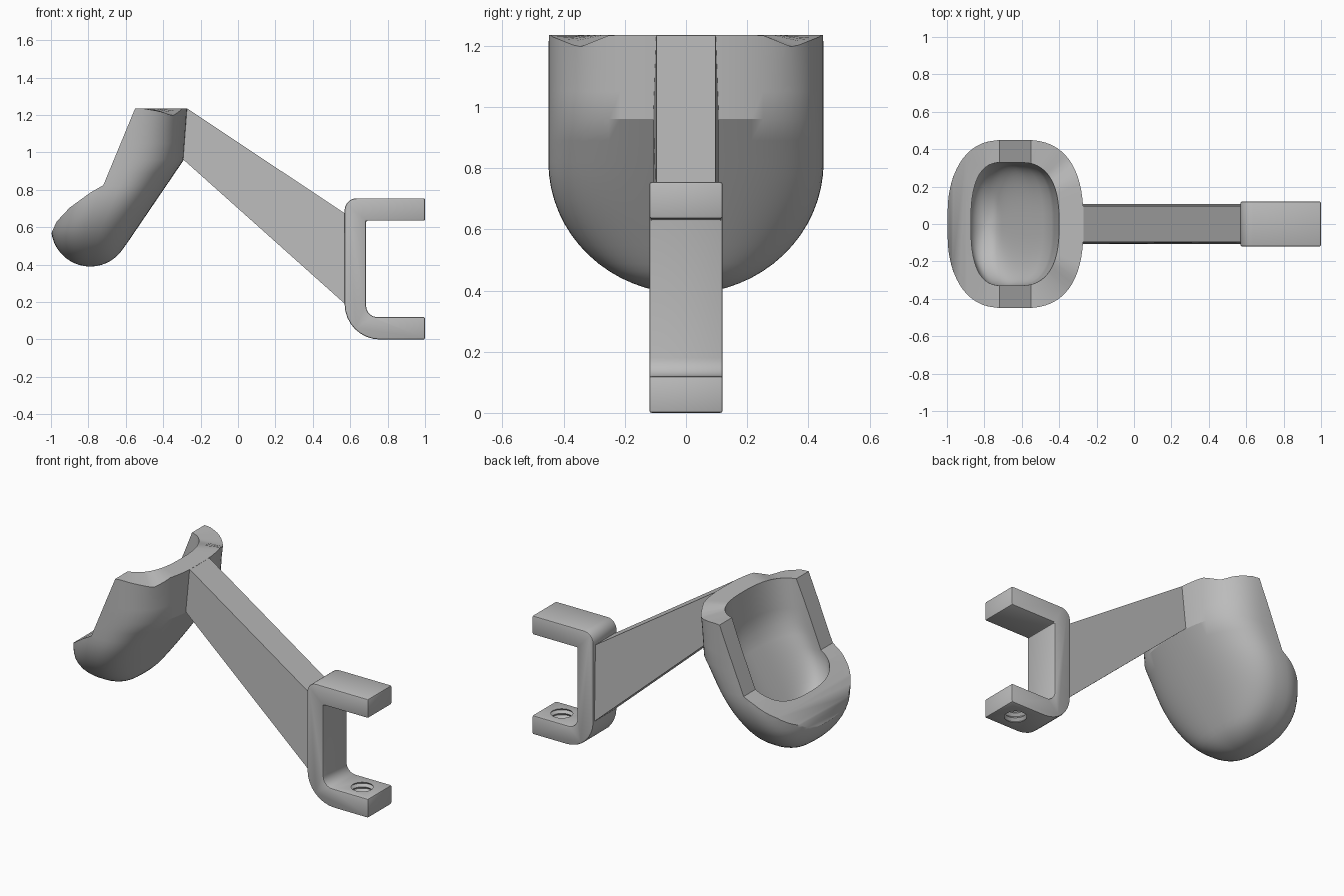
import bpy, bmesh, math

cube = bpy.data.objects.get("Cube")
if cube:
    bpy.data.objects.remove(cube)

grey = bpy.data.materials.new("plain grey")
grey.use_nodes = True
grey.diffuse_color = (0.5, 0.5, 0.5, 1)
grey.node_tree.nodes["Principled BSDF"].inputs["Base Color"].default_value = (0.5, 0.5, 0.5, 1)


def make_object(name, bm):
    bmesh.ops.recalc_face_normals(bm, faces=bm.faces)
    mesh = bpy.data.meshes.new(name)
    bm.to_mesh(mesh)
    bm.free()
    mesh.materials.append(grey)
    obj = bpy.data.objects.new(name, mesh)
    bpy.context.collection.objects.link(obj)
    return obj


def prism(name, outline, width):
    """Extrude an x-z outline along y; width(z) gives the half width."""
    bm = bmesh.new()
    sides = [[bm.verts.new((x, s * width(z), z)) for x, z in outline] for s in (-1, 1)]
    for side in sides:
        bm.faces.new(side)
    bridge(bm, *sides)
    return make_object(name, bm)


def bridge(bm, a, b):
    n = len(a)
    for i in range(n):
        bm.faces.new((a[i], a[(i + 1) % n], b[(i + 1) % n], b[i]))


def apply_modifier(obj, kind, **settings):
    mod = obj.modifiers.new(kind.title(), kind)
    for key, value in settings.items():
        setattr(mod, key, value)
    bpy.context.view_layer.objects.active = obj
    bpy.ops.object.modifier_apply(modifier=mod.name)


def cut(obj, cutter):
    apply_modifier(obj, 'BOOLEAN', object=cutter, operation='DIFFERENCE', solver='EXACT')
    bpy.data.objects.remove(cutter)


def smooth(obj, degrees):
    bpy.ops.object.select_all(action='DESELECT')
    obj.select_set(True)
    bpy.context.view_layer.objects.active = obj
    bpy.ops.object.shade_smooth_by_angle(angle=math.radians(degrees))


def arc(cx, cz, r, start, end, steps=8):
    return [(cx + r * math.cos(math.radians(start + (end - start) * i / steps)),
             cz + r * math.sin(math.radians(start + (end - start) * i / steps)))
            for i in range(steps + 1)]


# Cup: horizontal slices of a leaning, round-bottomed pocket
TOP, SIDE, MID_X, MID_Z = 1.235, 0.82, -0.79, 0.6


def lerp(z, z0, x0, z1, x1):
    return x0 + (x1 - x0) * (z - z0) / (z1 - z0)


def slice_ring(bm, z, r, half_y, tangent, knee, back, front, dip=0):
    round_x = math.sqrt(max(r * r - (z - MID_Z) ** 2, 0))
    x0 = MID_X - round_x if z < MID_Z else lerp(z, MID_Z, MID_X - r, TOP, front)
    if z < tangent[1]:
        x1 = MID_X + round_x
    elif z < 0.96:
        x1 = lerp(z, tangent[1], tangent[0], 0.96, knee)
    else:
        x1 = lerp(z, 0.96, knee, TOP, back)
    depth = SIDE - (MID_Z - r)
    wy = half_y * math.sqrt(1 - (max(SIDE - z, 0) / depth) ** 2)
    ring = []
    for i in range(64):
        a = 2 * math.pi * i / 64
        c, s = math.cos(a), math.sin(a)
        x = (x0 + x1) / 2 + (x1 - x0) / 2 * math.copysign(abs(c) ** 0.77, c)
        y = wy * math.copysign(abs(s) ** 0.77, s)
        drop = dip * max(0, 1 - abs(abs(y) - 0.35) / 0.1) if x > -0.5 else 0
        ring.append(bm.verts.new((x, y, z - drop)))
    return ring


def shell(bm, r, dip, **shape):
    low = MID_Z - r
    heights = [low + (SIDE - low) * (1 - math.cos(math.pi / 2 * i / 16)) for i in range(1, 17)]
    heights += [0.89, 0.96, 1.05, 1.14]
    rings = [slice_ring(bm, z, r, **shape) for z in heights]
    rings.append(slice_ring(bm, TOP, r, dip=dip, **shape))
    for a, b in zip(rings, rings[1:]):
        bridge(bm, a, b)
    pole = bm.verts.new((MID_X, 0, low))
    for i in range(64):
        bm.faces.new((pole, rings[0][i], rings[0][(i + 1) % 64]))
    return rings[-1]


bm = bmesh.new()
outer = shell(bm, 0.21, 0.04, half_y=0.45, tangent=(-0.61, 0.49), knee=-0.29, back=-0.27, front=-0.93)
inner = shell(bm, 0.09, 0, half_y=0.33, tangent=(-0.715, 0.55), knee=-0.44, back=-0.40, front=-0.84)
bridge(bm, outer, inner)
cup = make_object("cup", bm)

# Slanted opening and front lip
opening = [(-0.482, 1.4), (-0.72, 0.825), (-0.79, 0.785), (-0.9, 0.705), (-0.97, 0.63),
           (-1.02, 0.52), (-1.3, 0.5), (-1.3, 1.4)]
cut(cup, prism("opening_cutter", opening, lambda z: 0.7))
smooth(cup, 28)

# Arm: tapered beam, slightly wider underneath
arm_outline = [(-0.35, 1.234), (-0.27, 1.234), (0.6, 0.655), (0.6, 0.165), (-0.29, 0.96), (-0.35, 1.01)]
arm = prism("arm", arm_outline, lambda z: 0.097 if z > 1.1 or 0.6 < z < 0.7 else 0.107)

# Clamp: C-shaped bracket
clamp_outline = ([(1, 0), (1, 0.12)] + arc(0.745, 0.18, 0.06, 270, 180)
                 + [(0.685, 0.635), (1, 0.635), (1, 0.755)]
                 + arc(0.635, 0.69, 0.065, 90, 180) + arc(0.76, 0.19, 0.19, 180, 270))
clamp = prism("clamp", clamp_outline, lambda z: 0.12)
apply_modifier(clamp, 'BEVEL', width=0.008, segments=2, limit_method='ANGLE', angle_limit=math.radians(40))

# Threaded screw hole in the lower jaw
bm = bmesh.new()
rings = []
for k in range(11):
    r = 0.06 if k % 2 else 0.075
    rings.append([bm.verts.new((0.875 + r * math.cos(math.pi * i / 16), r * math.sin(math.pi * i / 16),
                                -0.02 + 0.016 * k)) for i in range(32)])
for a, b in zip(rings, rings[1:]):
    bridge(bm, a, b)
bm.faces.new(rings[0])
bm.faces.new(rings[-1])
cut(clamp, make_object("hole_cutter", bm))
smooth(clamp, 30)
